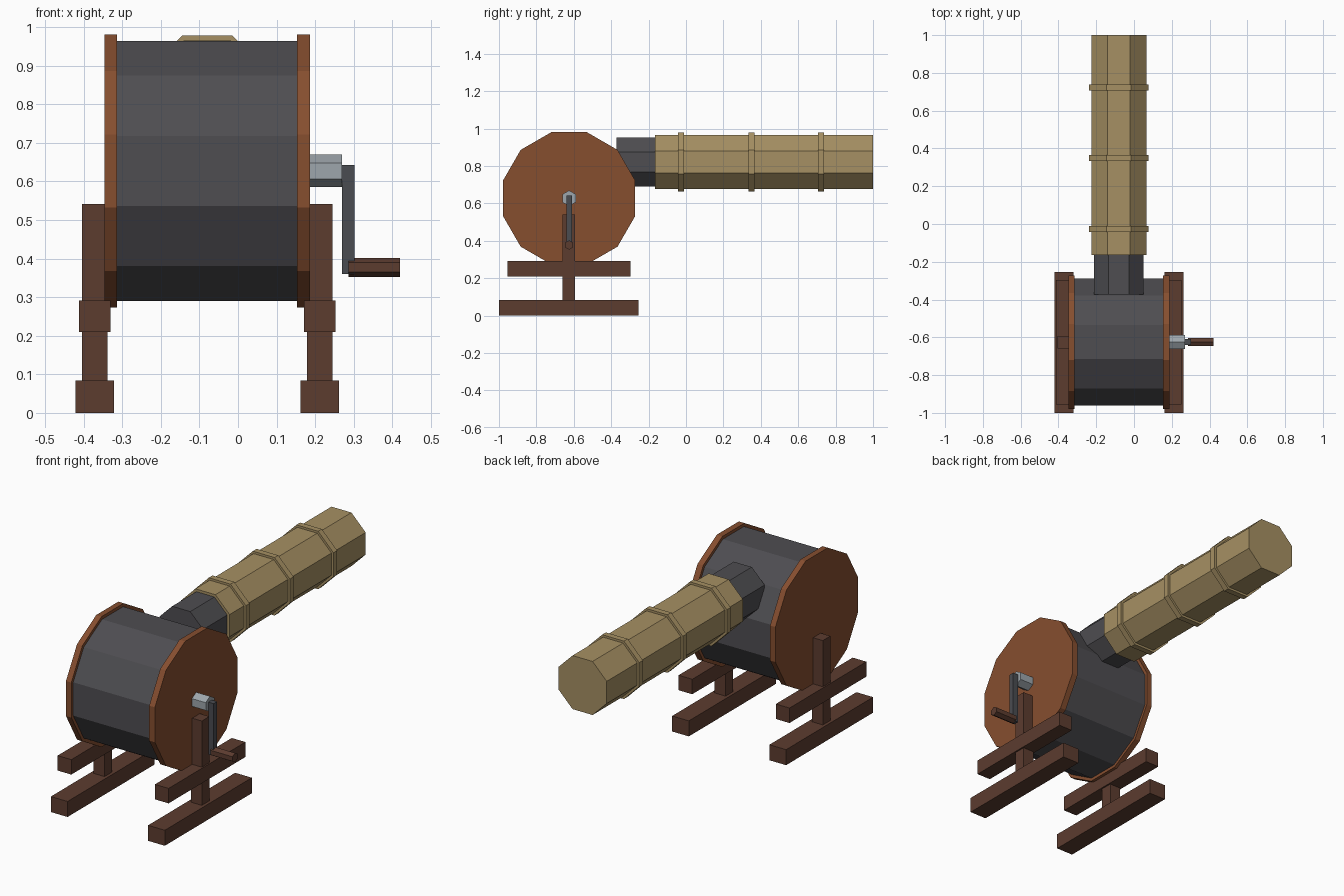
import bpy
import bmesh
import math
from mathutils import Vector

old = bpy.data.objects.get("Cube")
if old:
    bpy.data.objects.remove(old, do_unlink=True)


def material(name, r, g, b):
    """Flat material from 0-255 display values."""
    def lin(c):
        c /= 255
        return c / 12.92 if c <= 0.04045 else ((c + 0.055) / 1.055) ** 2.4
    colour = (lin(r), lin(g), lin(b), 1)
    m = bpy.data.materials.new(name)
    m.use_nodes = True
    m.diffuse_color = colour
    bsdf = m.node_tree.nodes["Principled BSDF"]
    bsdf.inputs["Base Color"].default_value = colour
    bsdf.inputs["Roughness"].default_value = 0.8
    return m


iron = material("dark iron", 78, 77, 81)
arm_steel = material("dark steel", 74, 76, 81)
steel = material("light steel", 158, 166, 172)
copper = material("copper brown", 134, 78, 47)
wood = material("dark wood", 92, 60, 47)
bamboo = material("bamboo tan", 166, 144, 99)


def finish(name, bm, mat):
    bmesh.ops.recalc_face_normals(bm, faces=bm.faces[:])
    mesh = bpy.data.meshes.new(name)
    bm.to_mesh(mesh)
    bm.free()
    mesh.materials.append(mat)
    obj = bpy.data.objects.new(name, mesh)
    bpy.context.scene.collection.objects.link(obj)
    return obj


def box(name, low, high, mat):
    """Box between two opposite corners."""
    low, high = Vector(low), Vector(high)
    bm = bmesh.new()
    bmesh.ops.create_cube(bm, size=1)
    bmesh.ops.scale(bm, vec=high - low, verts=bm.verts)
    bmesh.ops.translate(bm, vec=(low + high) / 2, verts=bm.verts)
    return finish(name, bm, mat)


def prism(name, sides, radius, axis, centre, start, end, mat, flat_top=True):
    """Regular prism along x or y; centre is (other horizontal axis, z)."""
    bm = bmesh.new()
    ring = []
    for i in range(sides):
        a = (i + (0.5 if flat_top else 0)) * math.tau / sides
        u, z = centre[0] + radius * math.sin(a), centre[1] + radius * math.cos(a)
        ring.append(bm.verts.new((start, u, z) if axis == "x" else (u, start, z)))
    face = bm.faces.new(ring)
    step = Vector((end - start, 0, 0) if axis == "x" else (0, end - start, 0))
    ext = bmesh.ops.extrude_face_region(bm, geom=[face], use_keep_orig=True)
    top = [v for v in ext["geom"] if isinstance(v, bmesh.types.BMVert)]
    bmesh.ops.translate(bm, vec=step, verts=top)
    return finish(name, bm, mat)


# Drum with its two end discs
MID_X = -0.08
HUB = (-0.625, 0.627)
prism("drum", 12, 0.349, "x", HUB, -0.32, 0.16, iron)
prism("right_end_disc", 12, 0.366, "x", HUB, -0.346, -0.314, copper)
prism("left_end_disc", 12, 0.366, "x", HUB, 0.153, 0.187, copper)

# Outlet neck and bamboo tube with its nodes
PIPE = (MID_X, 0.821)
OCT = 1 / math.cos(math.pi / 8)
prism("neck", 8, 0.131 * OCT, "y", PIPE, -0.372, -0.15, iron)
prism("bamboo_tube", 8, 0.145 * OCT, "y", PIPE, -0.165, 1.0, bamboo)
for i, y in enumerate((-0.027, 0.35, 0.723)):
    prism(f"bamboo_ring_{i + 1}", 8, 0.157 * OCT, "y", PIPE,
          y - 0.016, y + 0.016, bamboo)

# Stand: foot, rail and post on each side
for side, s in (("left", 1), ("right", -1)):
    x = MID_X + s * 0.2915
    for part, half, y0, y1, z0, z1 in (
            ("foot", 0.05, -1.0, -0.255, 0, 0.084),
            ("rail", 0.041, -0.955, -0.297, 0.21, 0.291),
            ("post", 0.033, -0.659, -0.594, 0.05, 0.541)):
        box(f"{side}_{part}", (x - half, y0, z0), (x + half, y1, z1), wood)

# Crank: axle, arm and handle
prism("crank_axle", 6, 0.042, "x", HUB, 0.18, 0.27, steel, flat_top=False)
box("crank_arm", (0.27, -0.64, 0.36), (0.302, -0.61, 0.643), arm_steel)
prism("crank_handle", 6, 0.025, "x", (-0.625, 0.377), 0.287, 0.42, wood,
      flat_top=False)
